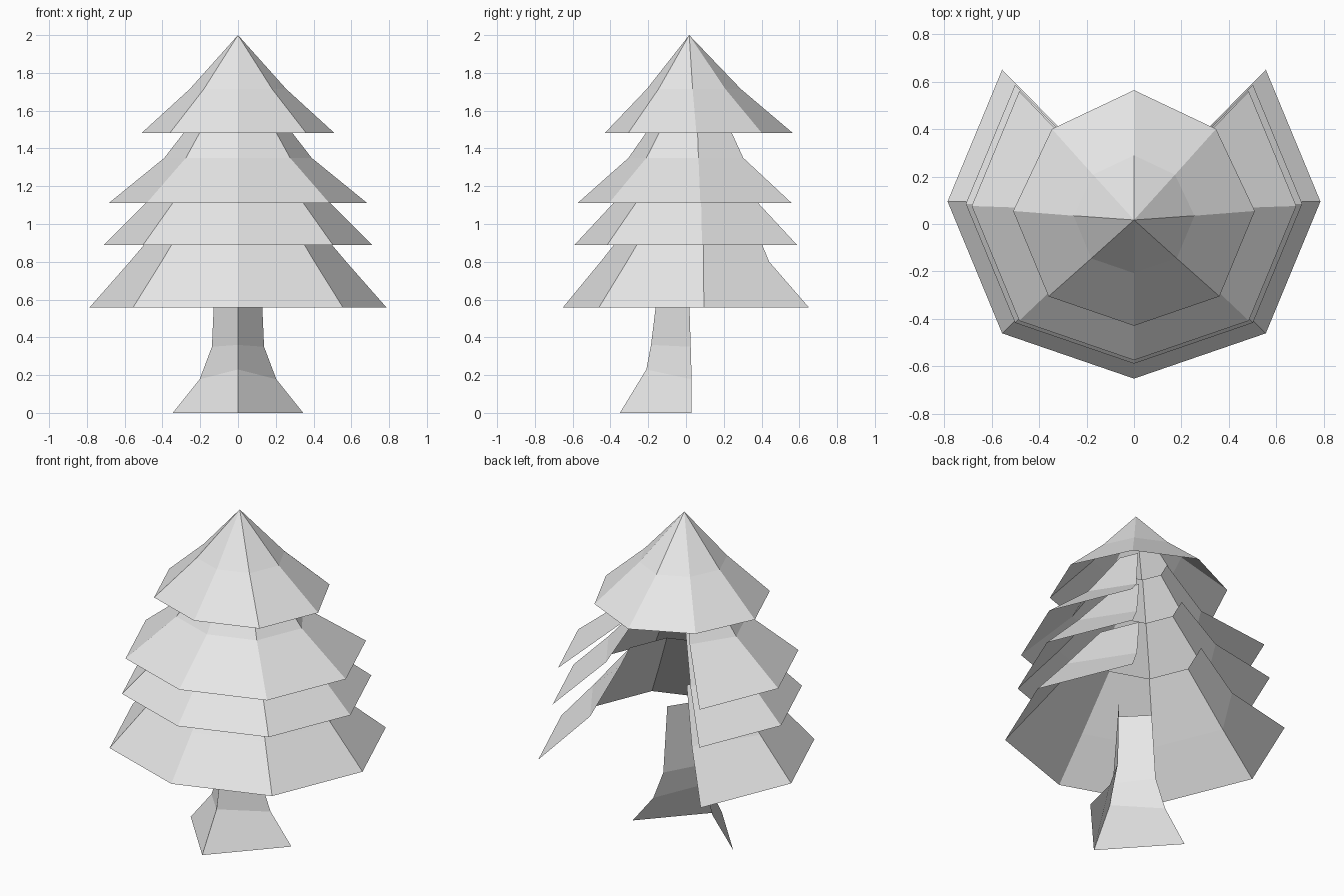
import bpy
import bmesh
from math import sin, cos, pi
from mathutils import Vector

cube = bpy.data.objects.get("Cube")
if cube:
    bpy.data.objects.remove(cube, do_unlink=True)

grey = bpy.data.materials.new("light grey")
grey.use_nodes = True
COLOUR = (0.8, 0.8, 0.8, 1)
grey.diffuse_color = COLOUR
grey.node_tree.nodes["Principled BSDF"].inputs["Base Color"].default_value = COLOUR


def half_shell(name, rows, tip=None):
    """Skin rows of points on the +x side, bottom to top, then mirror them."""
    bm = bmesh.new()
    grid = [[bm.verts.new(p) for p in row] for row in rows]
    for low, high in zip(grid, grid[1:]):
        for i in range(len(low) - 1):
            bm.faces.new((low[i], low[i + 1], high[i + 1], high[i]))
    if tip:
        top = bm.verts.new(tip)
        for a, b in zip(grid[-1], grid[-1][1:]):
            bm.faces.new((a, b, top))
    mesh = bpy.data.meshes.new(name)
    bm.to_mesh(mesh)
    bm.free()
    mesh.materials.append(grey)
    obj = bpy.data.objects.new(name, mesh)
    bpy.context.collection.objects.link(obj)
    mirror = obj.modifiers.new("mirror", "MIRROR")
    mirror.use_axis[0] = True
    mirror.use_clip = True
    return obj


def ring(radius, z, centre_y, steps, back=1.0):
    """Half of an octagon, from the front point round to the back."""
    points = []
    for i in range(steps + 1):
        r = radius * (0.95 if i == 0 else back if i == 3 else 1)
        a = i * pi / 4
        points.append(Vector((r * sin(a) if i < 4 else 0, centre_y - r * cos(a), z)))
    return points


# Trunk: a folded, flared sheet, open at the back
front = [(-0.35, 0), (-0.21, 0.23), (-0.185, 0.36), (-0.135, 0.77)]
side = [(0.345, 0.03, 0), (0.203, 0.03, 0.178), (0.138, 0.025, 0.35), (0.12, 0.012, 0.76)]
half_shell("trunk", [[(0, y, z), s] for (y, z), s in zip(front, side)])

# Lower branch tiers: six sides of an octagon, open at the back
tiers = {
    "bottom_branches": [(0.787, 0.557, 0.095), (0.573, 0.80, 0.092), (0.32, 1.10, 0.09)],
    "lower_branches": [(0.71, 0.89, 0.085), (0.475, 1.125, 0.08), (0.22, 1.41, 0.075)],
    "upper_branches": [(0.685, 1.11, 0.076), (0.39, 1.35, 0.066), (0.15, 1.66, 0.055)],
}
for name, rows in tiers.items():
    half_shell(name, [ring(*row, 3, 0.86 if i == 1 else 1) for i, row in enumerate(rows)])

# Treetop: a closed, slightly flared cone
half_shell("treetop", [ring(0.51, 1.482, 0.055, 4, 0.96), ring(0.255, 1.715, 0.035, 4, 0.96)],
           (0, 0.017, 2))
